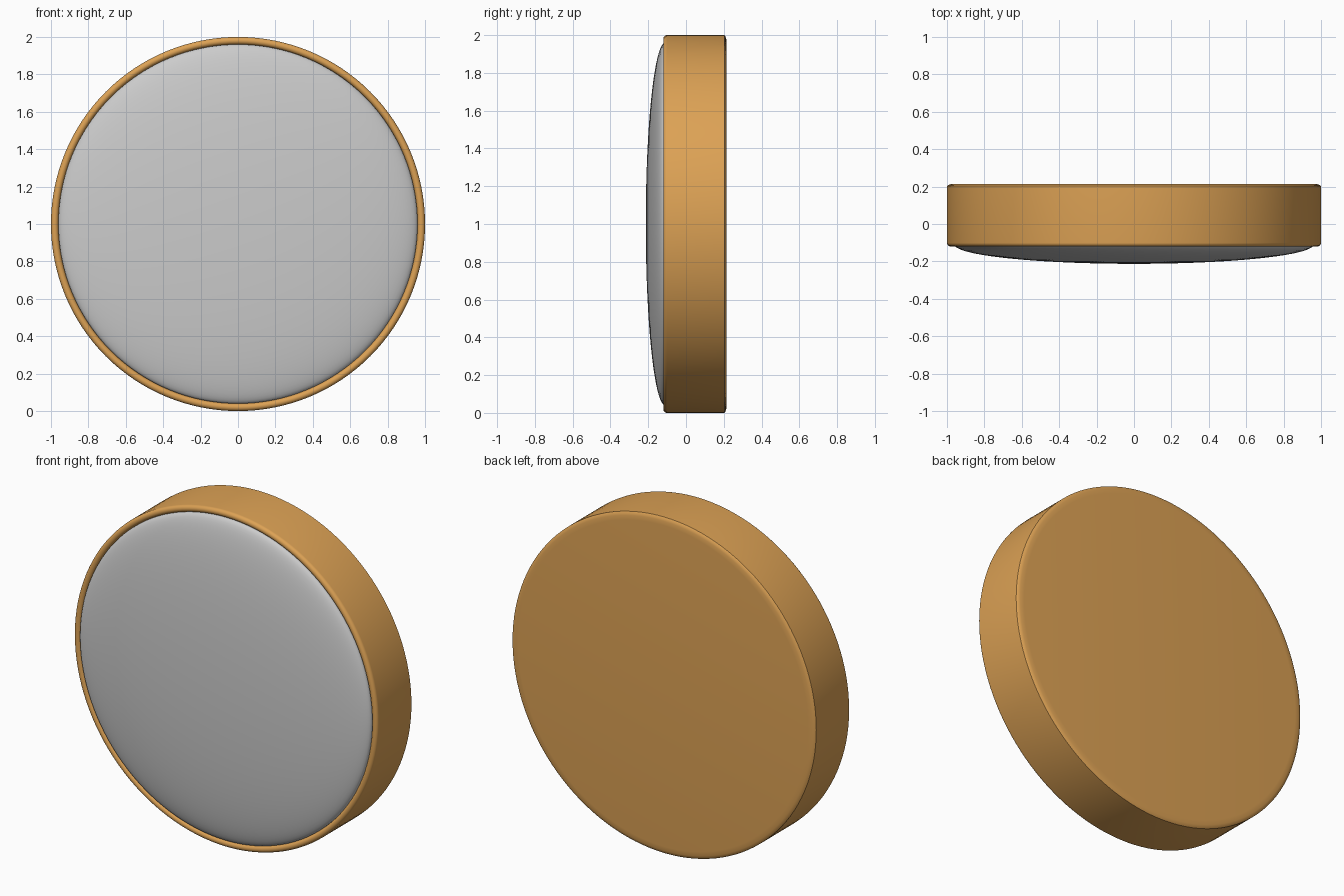
import bpy, bmesh, math
from mathutils import Matrix, Vector

if "Cube" in bpy.data.objects:
    bpy.data.objects.remove(bpy.data.objects["Cube"])

SEGMENTS = 128


def lathe(name, profile, color=None):
    """Spin a (radius, y) profile around the y axis through z = 1."""
    bm = bmesh.new()
    verts = [bm.verts.new((r, y, 0)) for r, y in profile]
    edges = [bm.edges.new(pair) for pair in zip(verts, verts[1:])]
    bmesh.ops.spin(bm, geom=verts + edges, cent=(0, 0, 0), axis=(0, 1, 0),
                   angle=math.tau, steps=SEGMENTS)
    bmesh.ops.remove_doubles(bm, verts=bm.verts, dist=1e-4)
    bmesh.ops.recalc_face_normals(bm, faces=bm.faces)
    mesh = bpy.data.meshes.new(name)
    bm.to_mesh(mesh)
    bm.free()
    obj = bpy.data.objects.new(name, mesh)
    obj.location.z = 1
    bpy.context.collection.objects.link(obj)
    if color:
        mat = bpy.data.materials.new(name + "_material")
        mat.diffuse_color = color
        mat.use_nodes = True
        mat.node_tree.nodes["Principled BSDF"].inputs["Base Color"].default_value = mat.diffuse_color
        mesh.materials.append(mat)
    bpy.ops.object.select_all(action='DESELECT')
    obj.select_set(True)
    bpy.context.view_layer.objects.active = obj
    bpy.ops.object.shade_smooth_by_angle(angle=math.radians(35))
    return obj


# Round housing: flat back, shallow back bevel, rounded front lip
lip = [(0.98 + 0.02 * math.cos(math.radians(a)), -0.10 - 0.02 * math.sin(math.radians(a)))
       for a in range(0, 181, 15)]
lathe("housing", [(0, 0.215), (0.955, 0.215), (0.98, 0.213), (0.993, 0.209), (1.0, 0.203)]
      + lip + [(0.96, -0.09), (0, -0.09)], (0.72, 0.36, 0.09, 1))

# Shallow domed front lens
dome = [(0.96 * math.sin(t), -0.11 - 0.103 * math.cos(t))
        for t in (math.pi / 2 * i / 24 for i in range(25))]
dome[0] = (0, -0.213)
lathe("front_dome", dome + [(0.96, -0.095)])
